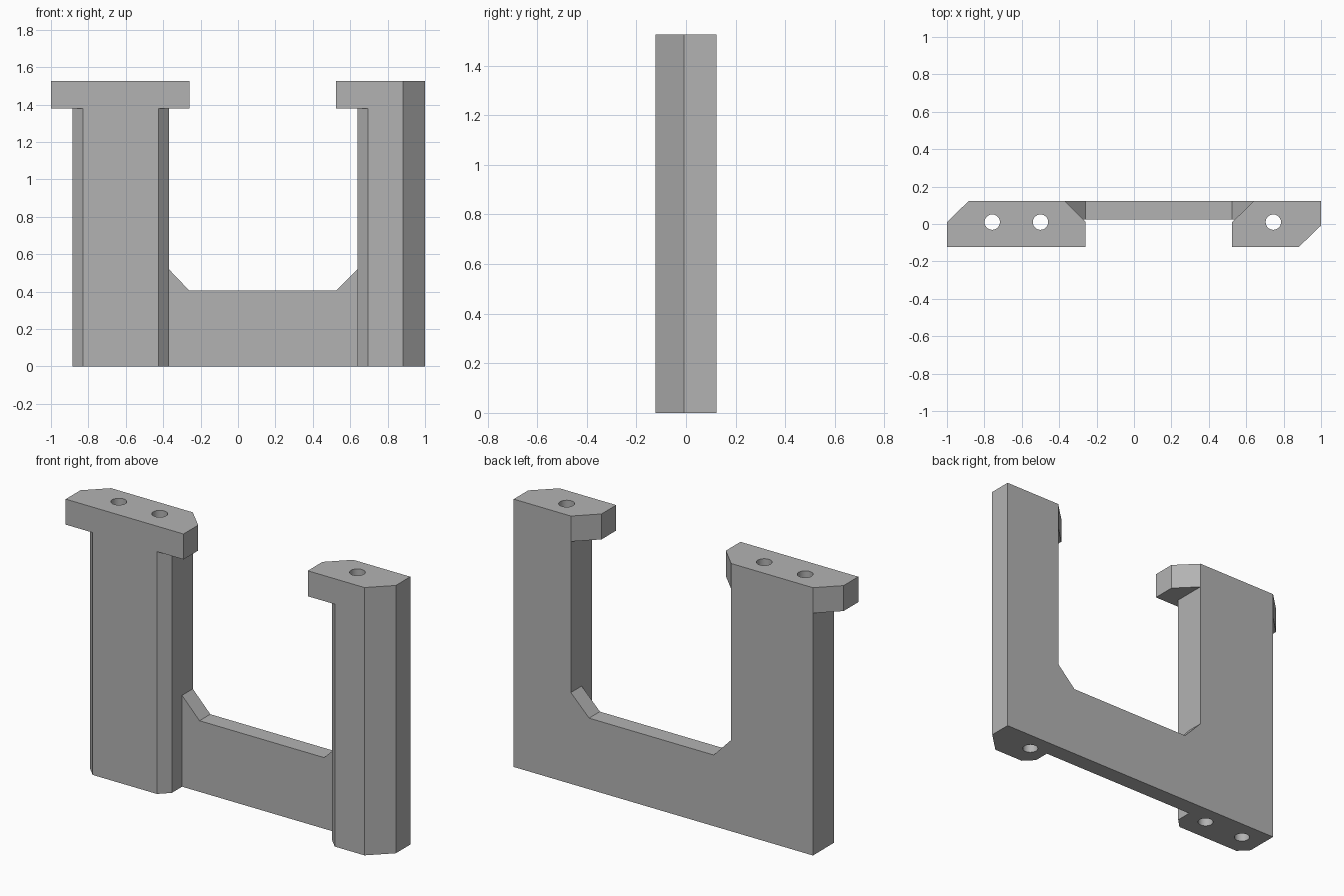
import bpy, bmesh
from mathutils import Vector

cube = bpy.data.objects.get("Cube")
if cube:
    bpy.data.objects.remove(cube, do_unlink=True)

FRONT, BACK = -0.122, 0.122
TOP, CAP_BOTTOM = 1.525, 1.38

grey = bpy.data.materials.new("plain grey")
grey.use_nodes = True
grey.diffuse_color = (0.45, 0.45, 0.45, 1)
grey.node_tree.nodes["Principled BSDF"].inputs["Base Color"].default_value = grey.diffuse_color


def prism(name, profile, offset):
    """Extrude a closed 3D outline by an offset vector."""
    bm = bmesh.new()
    face = bm.faces.new([bm.verts.new(p) for p in profile])
    extruded = bmesh.ops.extrude_face_region(bm, geom=[face])["geom"]
    verts = [v for v in extruded if isinstance(v, bmesh.types.BMVert)]
    bmesh.ops.translate(bm, verts=verts, vec=Vector(offset))
    bmesh.ops.recalc_face_normals(bm, faces=bm.faces)
    mesh = bpy.data.meshes.new(name)
    bm.to_mesh(mesh)
    bm.free()
    mesh.materials.append(grey)
    obj = bpy.data.objects.new(name, mesh)
    bpy.context.scene.collection.objects.link(obj)
    return obj


def upright(name, outline, bottom, top):
    return prism(name, [(x, y, bottom) for x, y in outline], (0, 0, top - bottom))


def combine(target, other, operation):
    """Apply an exact boolean and discard the second object."""
    mod = target.modifiers.new(operation.title(), "BOOLEAN")
    mod.operation, mod.object, mod.solver = operation, other, "EXACT"
    bpy.ops.object.select_all(action="DESELECT")
    bpy.context.view_layer.objects.active = target
    target.select_set(True)
    bpy.ops.object.modifier_apply(modifier=mod.name)
    bpy.data.objects.remove(other, do_unlink=True)


# Thin cross web with sloped inner corners, the base of the frame
web = [(-0.37, 0), (0.64, 0), (0.64, 0.52), (0.525, 0.405), (-0.26, 0.405), (-0.37, 0.52)]
frame = prism("bracket_frame", [(x, 0.025, z) for x, z in web], (0, BACK - 0.025, 0))

# Posts with chamfered front edges
wide_post = [(-0.885, BACK), (-0.885, FRONT + 0.055), (-0.83, FRONT),
             (-0.425, FRONT), (-0.37, FRONT + 0.055), (-0.37, BACK)]
narrow_post = [(0.64, BACK), (0.64, FRONT + 0.055), (0.695, FRONT),
               (0.882, FRONT), (1, -0.008), (1, BACK)]

# Overhanging caps with chamfered back corners
wide_cap = [(-1, FRONT), (-0.258, FRONT), (-0.258, 0.01),
            (-0.37, BACK), (-0.885, BACK), (-1, 0.01)]
narrow_cap = [(0.525, FRONT), (0.882, FRONT), (1, -0.008),
              (1, BACK), (0.64, BACK), (0.525, 0.01)]

for side, post, cap in (("wide", wide_post, wide_cap), ("narrow", narrow_post, narrow_cap)):
    combine(frame, upright(side + "_post", post, 0, CAP_BOTTOM), "UNION")
    combine(frame, upright(side + "_cap", cap, CAP_BOTTOM, TOP), "UNION")

# Vertical bolt holes through the full height
for x in (-0.758, -0.5, 0.745):
    bpy.ops.mesh.primitive_cylinder_add(vertices=48, radius=0.041, depth=2, location=(x, 0.01, TOP / 2))
    drill = bpy.context.object
    drill.name = "hole_cutter"
    drill.hide_render = True
    drill.data.materials.append(grey)
    combine(frame, drill, "DIFFERENCE")

# Merge the flat seams left between the joined parts
bm = bmesh.new()
bm.from_mesh(frame.data)
bmesh.ops.remove_doubles(bm, verts=bm.verts, dist=0.0001)
bmesh.ops.dissolve_limit(bm, angle_limit=0.01, verts=bm.verts, edges=bm.edges)
bm.to_mesh(frame.data)
bm.free()

bpy.ops.object.select_all(action="DESELECT")
bpy.context.view_layer.objects.active = frame
frame.select_set(True)
bpy.ops.object.shade_smooth_by_angle(angle=0.5)
